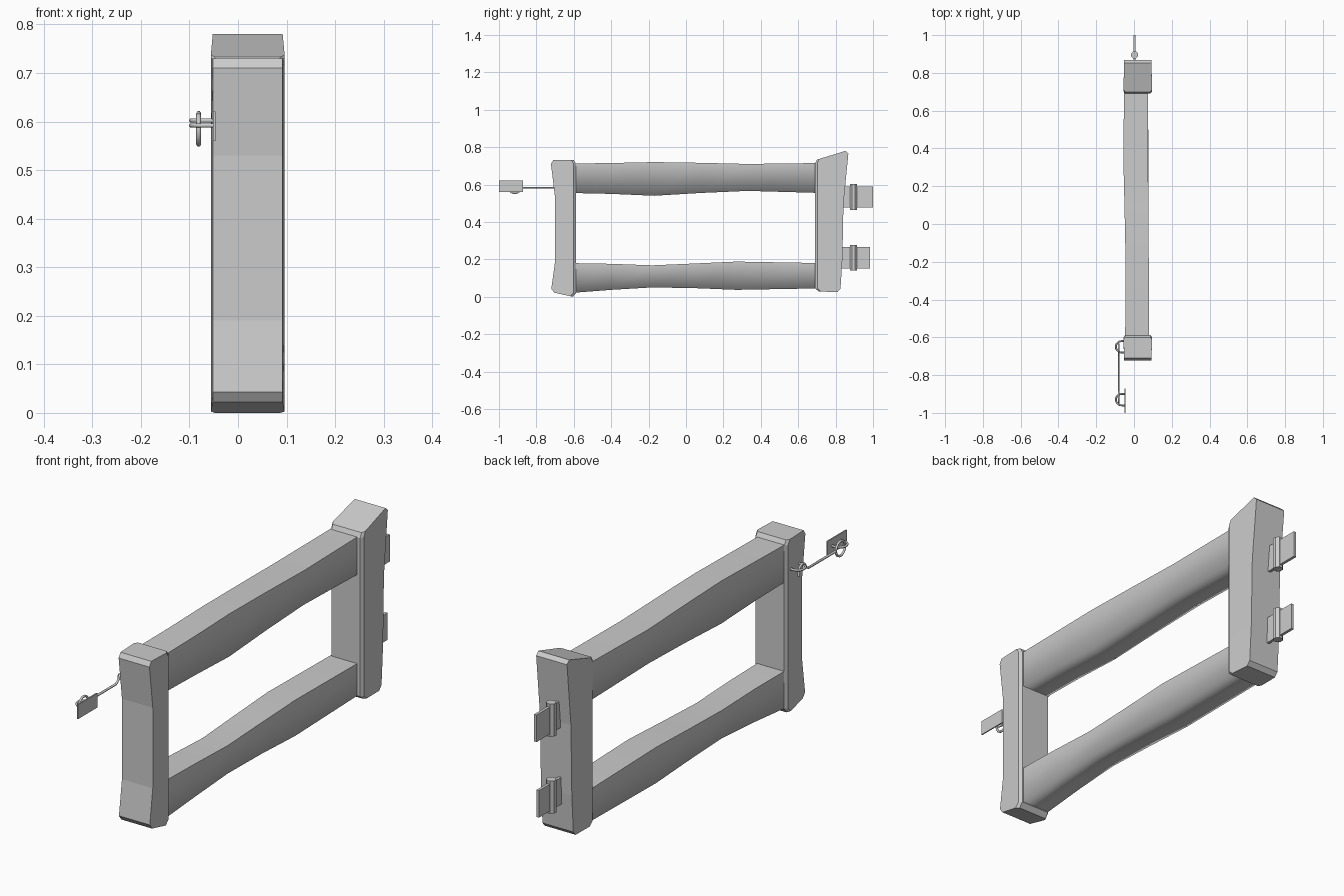
import bpy, bmesh, math

if "Cube" in bpy.data.objects:
    bpy.data.objects.remove(bpy.data.objects["Cube"])

def loft(name, rings, sharp=None):
    """Bridge equal-length rings of points and cap both ends."""
    bm = bmesh.new()
    vs = [[bm.verts.new(p) for p in r] for r in rings]
    n = len(rings[0])
    for a, b in zip(vs, vs[1:]):
        for i in range(n):
            j = (i + 1) % n
            bm.faces.new((a[i], a[j], b[j], b[i]))
    bm.faces.new(vs[0])
    bm.faces.new(vs[-1])
    bmesh.ops.recalc_face_normals(bm, faces=bm.faces)
    if sharp is not None:
        for f in bm.faces:
            f.smooth = True
        for r in (vs[0], vs[-1]):
            for i in range(n):
                bm.edges.get((r[i], r[(i + 1) % n])).smooth = False
        for a, b in zip(vs, vs[1:]):
            for i in sharp:
                bm.edges.get((a[i], b[i])).smooth = False
    me = bpy.data.meshes.new(name)
    bm.to_mesh(me)
    bm.free()
    ob = bpy.data.objects.new(name, me)
    bpy.context.collection.objects.link(ob)
    return ob

def post(name, rows, cx=0.02, hw=0.076, ch=0.013):
    """Rows are outer y, outer z, inner y, inner z; inner corners are chamfered."""
    rings = []
    for yo, zo, yi, zi in rows:
        t = ch / abs(yi - yo)
        ym, zm = yi + (yo - yi) * t, zi + (zo - zi) * t
        half = [(hw - 0.004, yo, zo), (hw, ym, zm), (hw - 0.009, yi, zi)]
        rings.append([(cx + x, y, z) for x, y, z in half] +
                     [(cx - x, y, z) for x, y, z in reversed(half)])
    return loft(name, rings)

def rail(name, rows):
    """Rows are y, x min, x max, z min, z max; only the upper edges are sharp."""
    return loft(name, [[(x0, y, z0), (x1, y, z0), (x1, y, z1), (x0, y, z1)]
                       for y, x0, x1, z0, z1 in rows], sharp=(2, 3))

def box(name, x, y, z):
    return loft(name, [[(a, y[0], z[0]), (a, y[1], z[0]), (a, y[1], z[1]), (a, y[0], z[1])]
                       for a in x])

def wire(name, pts, r, cyclic=False):
    cu = bpy.data.curves.new(name, 'CURVE')
    cu.dimensions = '3D'
    cu.bevel_depth = r
    cu.bevel_resolution = 1
    cu.use_fill_caps = True
    sp = cu.splines.new('POLY')
    sp.points.add(len(pts) - 1)
    for p, co in zip(sp.points, pts):
        p.co = (*co, 1)
    sp.use_cyclic_u = cyclic
    ob = bpy.data.objects.new(name, cu)
    bpy.context.collection.objects.link(ob)
    return ob

# Posts
post("latch_post", [(-0.705, 0.022, -0.605, 0.0), (-0.72, 0.043, -0.588, 0.02),
                    (-0.70, 0.19, -0.588, 0.19), (-0.70, 0.53, -0.588, 0.53),
                    (-0.722, 0.71, -0.588, 0.71), (-0.71, 0.73, -0.60, 0.73)])
post("hinge_post", [(0.81, 0.025, 0.71, 0.028), (0.826, 0.043, 0.69, 0.045),
                    (0.836, 0.2, 0.69, 0.2), (0.842, 0.5, 0.69, 0.5),
                    (0.868, 0.765, 0.69, 0.713), (0.853, 0.78, 0.70, 0.733)])

# Rails
rail("top_rail", [(-0.62, -0.047, 0.08, 0.555, 0.712), (-0.40, -0.045, 0.08, 0.55, 0.715),
                  (-0.17, -0.045, 0.078, 0.54, 0.72), (0.08, -0.05, 0.076, 0.555, 0.716),
                  (0.33, -0.056, 0.075, 0.566, 0.71), (0.72, -0.053, 0.073, 0.555, 0.715)])
rail("bottom_rail", [(-0.62, -0.047, 0.08, 0.02, 0.18), (-0.40, -0.042, 0.08, 0.037, 0.176),
                     (-0.18, -0.04, 0.078, 0.05, 0.168), (0.05, -0.046, 0.077, 0.046, 0.178),
                     (0.27, -0.05, 0.078, 0.037, 0.188), (0.72, -0.053, 0.073, 0.045, 0.18)])

# Hinges: leaf plates either side of an octagonal barrel
for label, z0, y_end in (("upper", 0.465, 1.0), ("lower", 0.14, 0.985)):
    box(label + "_hinge_leaf", (-0.003, 0.009), (0.82, y_end), (z0 + 0.011, z0 + 0.125))
    loft(label + "_hinge_barrel",
         [[(0.003 + 0.02 * math.cos(math.pi * (i + .5) / 4),
            0.895 + 0.02 * math.sin(math.pi * (i + .5) / 4), z) for i in range(8)]
          for z in (z0, z0 + 0.138)])

# Staples on the post and on the catch plate
for label, y, z in (("post", -0.65, 0.602), ("plate", -0.93, 0.592)):
    arc = [(-0.066 - 0.03 * math.sin(math.pi * i / 10),
            y + 0.03 * math.cos(math.pi * i / 10), z) for i in range(11)]
    wire(label + "_staple", [(-0.047, y + 0.03, z)] + arc + [(-0.047, y - 0.03, z)], 0.005)

# Catch plate
box("catch_plate", (-0.051, -0.046), (-1.0, -0.872), (0.56, 0.621))

# Latch rod with ring at one end and hook at the other
X = -0.081
wire("latch_ring", [(X, -0.915 + 0.031 * math.cos(math.tau * i / 14),
                     0.583 + 0.031 * math.sin(math.tau * i / 14)) for i in range(14)], 0.005, True)
wire("latch_rod", [(X, -0.884, 0.583), (X, -0.70, 0.583), (X, -0.685, 0.592),
                   (X, -0.675, 0.61), (X, -0.66, 0.617), (X, -0.645, 0.61),
                   (X, -0.637, 0.592), (X, -0.637, 0.57)], 0.005)
